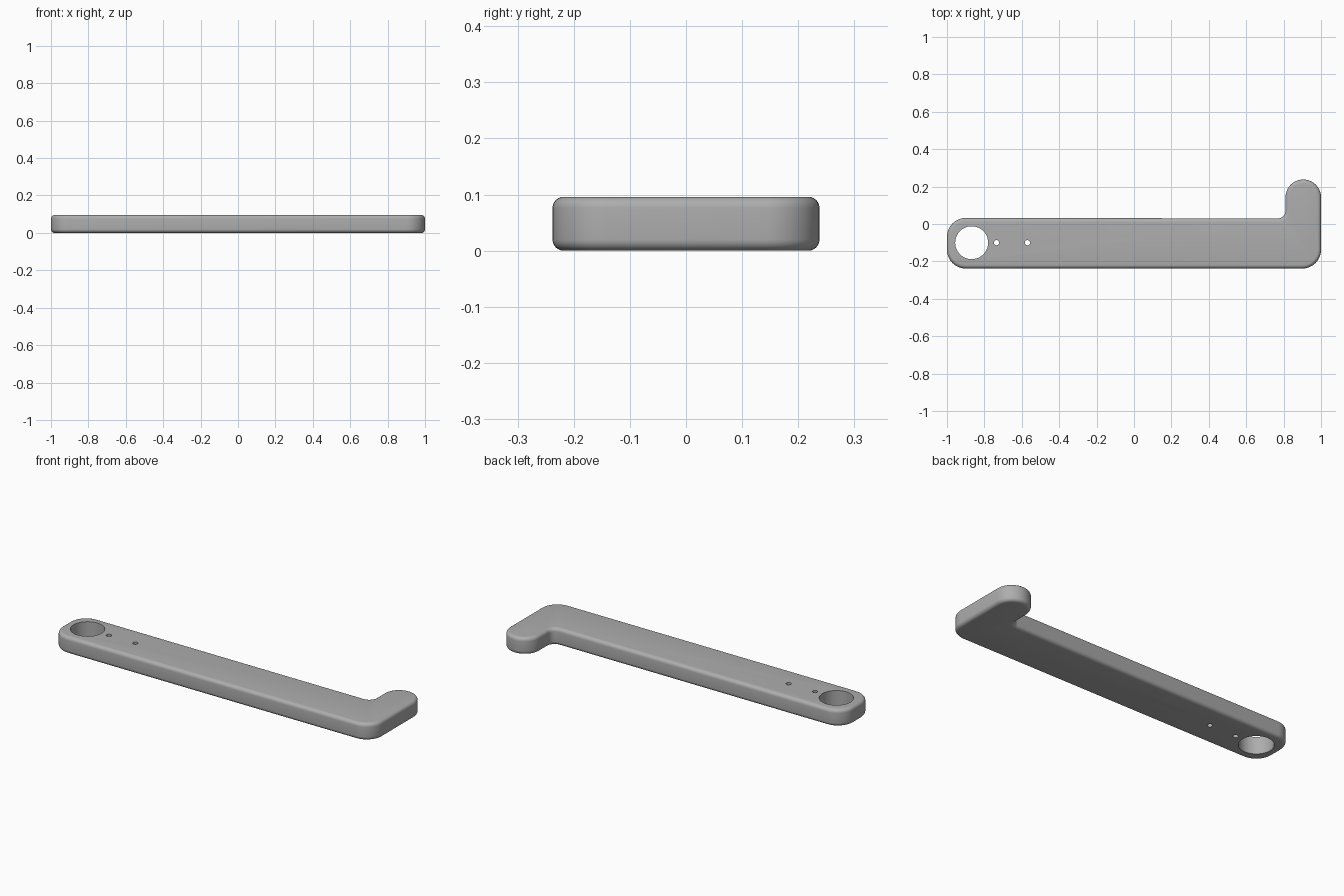
import bpy, bmesh, math

if "Cube" in bpy.data.objects:
    bpy.data.objects.remove(bpy.data.objects["Cube"])

H, EDGE = 0.096, 0.02      # thickness and edge rounding radius

grey = bpy.data.materials.new("plain grey")
grey.diffuse_color = (0.42, 0.42, 0.42, 1)
grey.use_nodes = True
grey.node_tree.nodes["Principled BSDF"].inputs["Base Color"].default_value = grey.diffuse_color

# Outline corners, counter-clockwise: centre x, centre y, radius, start and end angle
ARCS = [
    (-0.90, -0.138, 0.10, 180, 270),   # left end, front
    (0.90, -0.138, 0.10, 270, 360),    # right end, front
    (0.905, 0.143, 0.095, 0, 180),     # rounded hook tip
    (0.77, 0.07, 0.04, 0, -90),        # inner fillet
    (-0.90, -0.068, 0.10, 90, 180),    # left end, back
]


def outline(inset):
    pts = []
    for cx, cy, r, a0, a1 in ARCS:
        r += inset if a1 < a0 else -inset
        n = 10 if abs(a1 - a0) == 90 else 20
        for i in range(n + 1):
            a = math.radians(a0 + (a1 - a0) * i / n)
            pts.append((cx + r * math.cos(a), cy + r * math.sin(a)))
    return pts


# Hooked bar: stacked outlines that follow the rounded edge profile
steps = [math.radians(90 * i / 6) for i in range(7)]
profile = [(EDGE * (1 - math.sin(a)), EDGE * (1 - math.cos(a))) for a in steps]
profile += [(d, H - z) for d, z in reversed(profile)]
bm = bmesh.new()
rings = [[bm.verts.new((x, y, z)) for x, y in outline(d)] for d, z in profile]
for low, high in zip(rings, rings[1:]):
    for i in range(len(low)):
        j = (i + 1) % len(low)
        bm.faces.new((low[i], low[j], high[j], high[i]))
bm.faces.new(rings[0][::-1])
bm.faces.new(rings[-1])
bmesh.ops.recalc_face_normals(bm, faces=bm.faces)
mesh = bpy.data.meshes.new("hooked_bar")
bm.to_mesh(mesh)
bm.free()
mesh.materials.append(grey)
bar = bpy.data.objects.new("hooked_bar", mesh)
bpy.context.collection.objects.link(bar)

# Through holes: one large and two small
for name, x, r, n in (("large_hole", -0.868, 0.088, 48),
                      ("small_hole_1", -0.735, 0.014, 24),
                      ("small_hole_2", -0.57, 0.014, 24)):
    bpy.ops.mesh.primitive_cylinder_add(vertices=n, radius=r, depth=0.4,
                                        location=(x, -0.10, H / 2))
    cutter = bpy.context.object
    cutter.name = name + "_cutter"
    cutter.data.materials.append(grey)
    cutter.hide_render = True
    cut = bar.modifiers.new(name, 'BOOLEAN')
    cut.operation, cut.solver, cut.object = 'DIFFERENCE', 'EXACT', cutter
    bpy.ops.object.select_all(action='DESELECT')
    bar.select_set(True)
    bpy.context.view_layer.objects.active = bar
    bpy.ops.object.modifier_apply(modifier=name)
    bpy.data.objects.remove(cutter)

bpy.ops.object.shade_smooth_by_angle(angle=math.radians(35))
